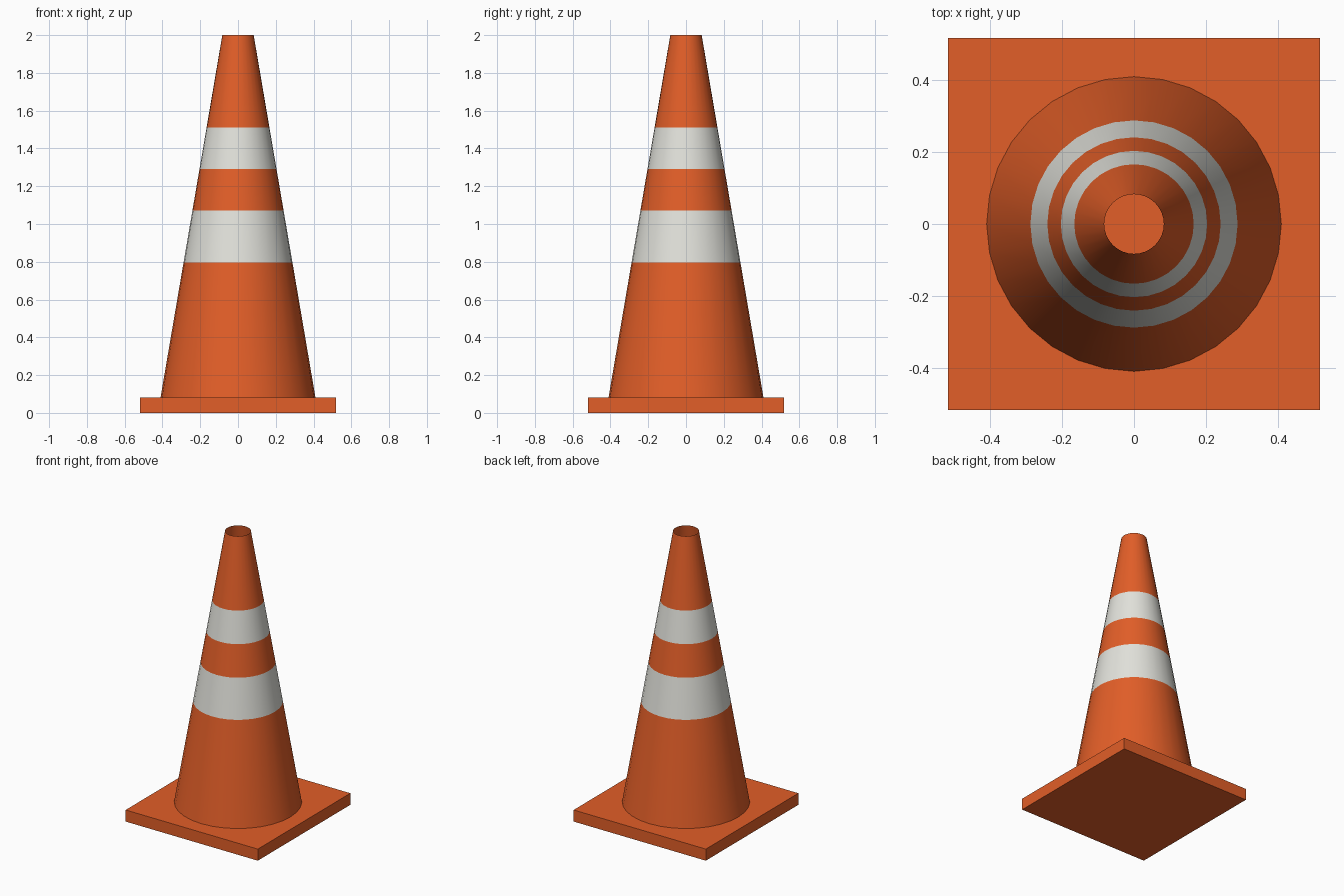
import bpy
import bmesh
import math

cube = bpy.data.objects.get("Cube")
if cube:
    bpy.data.objects.remove(cube, do_unlink=True)


def make_material(name, colour):
    mat = bpy.data.materials.new(name)
    mat.use_nodes = True
    mat.diffuse_color = colour
    mat.node_tree.nodes["Principled BSDF"].inputs["Base Color"].default_value = colour
    return mat


def add_object(name, bm, materials):
    mesh = bpy.data.meshes.new(name)
    bm.to_mesh(mesh)
    bm.free()
    for mat in materials:
        mesh.materials.append(mat)
    obj = bpy.data.objects.new(name, mesh)
    bpy.context.collection.objects.link(obj)
    return obj


orange = make_material("orange", (0.76, 0.112, 0.021, 1))
white = make_material("reflective white", (0.76, 0.76, 0.71, 1))

BASE_WIDTH = 1.036
BASE_HEIGHT = 0.082
SIDES = 32

# Square base plate
bm = bmesh.new()
bmesh.ops.create_cube(bm, size=1)
bmesh.ops.scale(bm, vec=(BASE_WIDTH, BASE_WIDTH, BASE_HEIGHT), verts=bm.verts)
bmesh.ops.translate(bm, vec=(0, 0, BASE_HEIGHT / 2), verts=bm.verts)
add_object("base_plate", bm, [orange])

# Open tapered body, split into alternating orange and white bands
BOTTOM_RADIUS, TOP_RADIUS, TOP = 0.41, 0.083, 2.0
levels = [BASE_HEIGHT, 0.795, 1.072, 1.292, 1.512, TOP]

bm = bmesh.new()
rings = []
for z in levels:
    t = (z - BASE_HEIGHT) / (TOP - BASE_HEIGHT)
    radius = BOTTOM_RADIUS + (TOP_RADIUS - BOTTOM_RADIUS) * t
    angles = [math.tau * i / SIDES for i in range(SIDES)]
    rings.append([bm.verts.new((radius * math.cos(a), radius * math.sin(a), z))
                  for a in angles])

for band, (low, high) in enumerate(zip(rings, rings[1:])):
    for i in range(SIDES):
        j = (i + 1) % SIDES
        face = bm.faces.new((low[i], low[j], high[j], high[i]))
        face.material_index = band % 2
        face.smooth = True
add_object("cone_body", bm, [orange, white])
